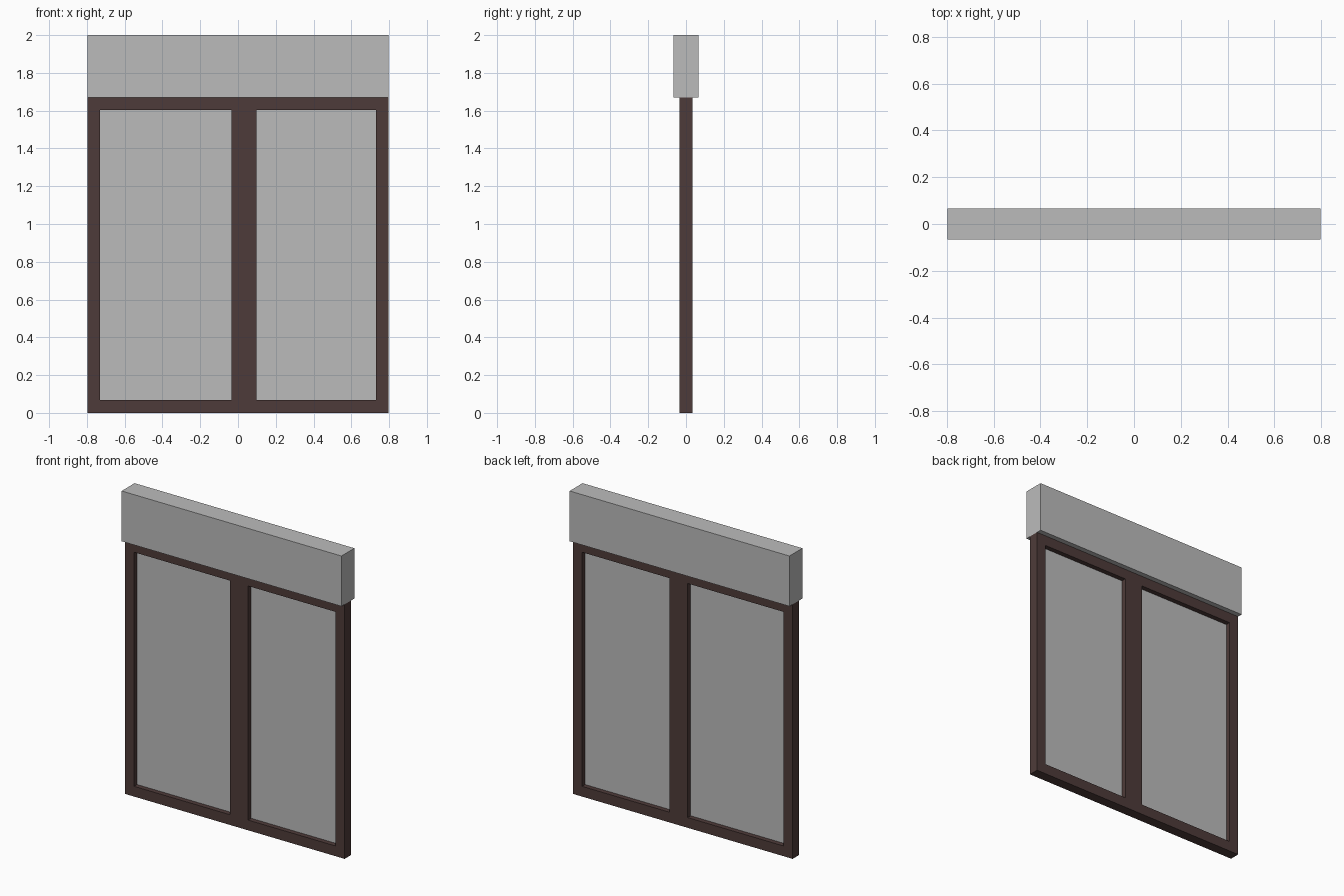
import bpy
import bmesh

if "Cube" in bpy.data.objects:
    bpy.data.objects.remove(bpy.data.objects["Cube"])


def material(name, rgb):
    m = bpy.data.materials.new(name)
    m.diffuse_color = (*rgb, 1.0)
    m.use_nodes = True
    m.node_tree.nodes["Principled BSDF"].inputs["Base Color"].default_value = m.diffuse_color
    return m


GREY = material("light grey", (0.50, 0.50, 0.50))
BROWN = material("dark brown", (0.076, 0.044, 0.041))


def box(name, x, y, z, mat):
    """Axis-aligned box from (min, max) ranges."""
    bm = bmesh.new()
    bmesh.ops.create_cube(bm, size=1)
    for v in bm.verts:
        v.co = [r[0] if c < 0 else r[1] for c, r in zip(v.co, (x, y, z))]
    mesh = bpy.data.meshes.new(name)
    bm.to_mesh(mesh)
    bm.free()
    mesh.materials.append(mat)
    obj = bpy.data.objects.new(name, mesh)
    bpy.context.collection.objects.link(obj)
    return obj


W = 0.798            # half width
BAR = 0.067          # frame bar width
TOP = 1.67           # top of the frame
FY = (-0.0335, 0.0335)
MULLION = (-0.035, 0.097)
OPEN_Z = (BAR, TOP - BAR)

# Shutter housing above the window
box("shutter_box", (-W, W), (-0.067, 0.067), (TOP, 2.0), GREY)

# Frame rails, stiles and off-centre mullion
box("bottom_rail", (-W, W), FY, (0, BAR), BROWN)
box("top_rail", (-W, W), FY, (TOP - BAR, TOP), BROWN)
box("left_stile", (-W, -W + BAR), FY, OPEN_Z, BROWN)
box("right_stile", (W - BAR, W), FY, OPEN_Z, BROWN)
box("mullion", MULLION, FY, OPEN_Z, BROWN)

# Thin panes in the middle of the frame depth
for name, x in (("left_pane", (-W + BAR, MULLION[0])),
                ("right_pane", (MULLION[1], W - BAR))):
    box(name, x, (-0.002, 0.002), OPEN_Z, GREY)
